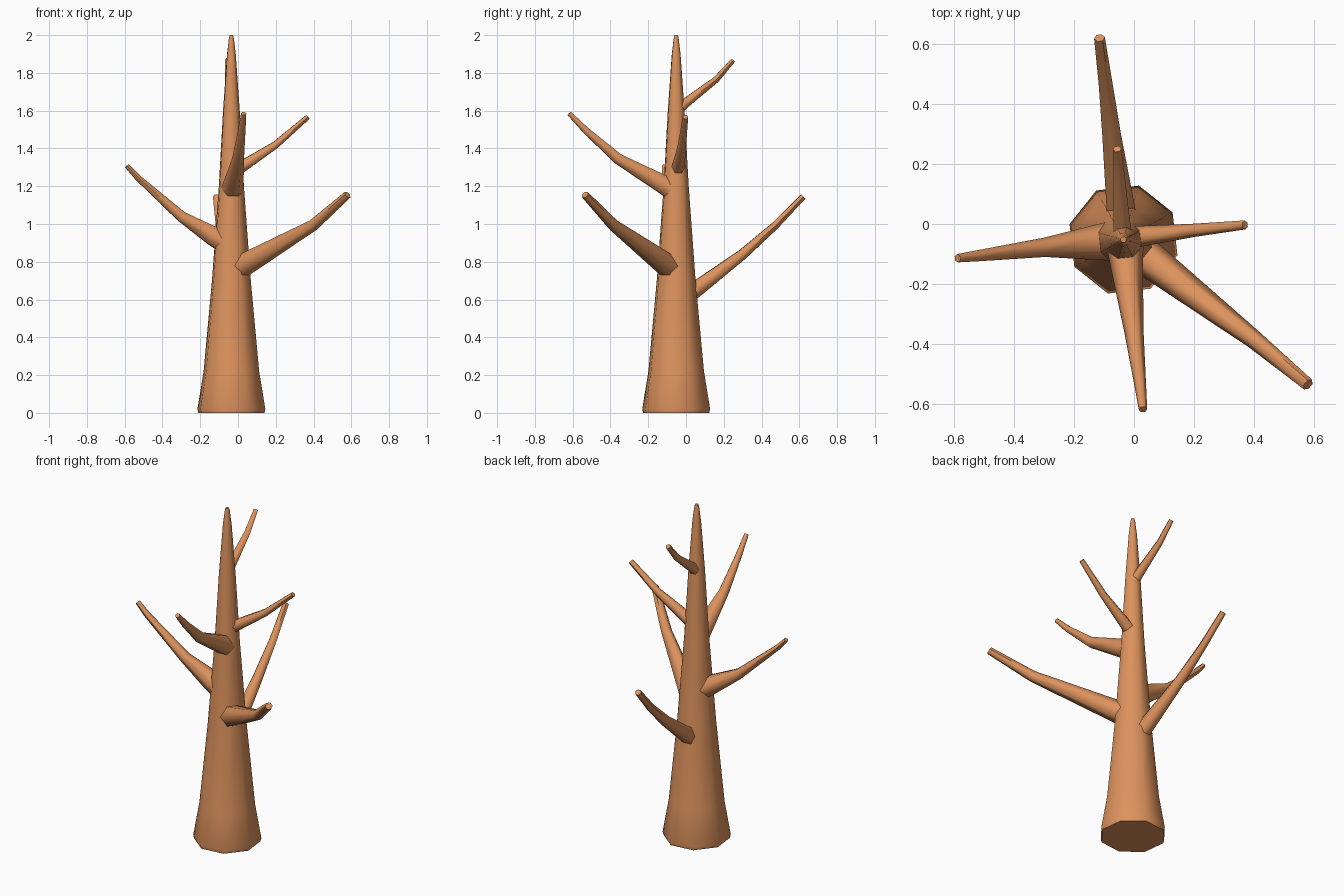
import bpy, bmesh
from math import cos, sin, pi, radians
from mathutils import Vector

if "Cube" in bpy.data.objects:
    bpy.data.objects.remove(bpy.data.objects["Cube"])

bark = bpy.data.materials.new("bark")
bark.diffuse_color = (0.72, 0.29, 0.11, 1)
bark.use_nodes = True
bark.node_tree.nodes["Principled BSDF"].inputs["Base Color"].default_value = bark.diffuse_color


def tube(name, stations, sides, twist=0.0, level=False):
    """Skin rings along stations of (x, y, z, radius) and cap both ends."""
    pts = [Vector(s[:3]) for s in stations]
    bm = bmesh.new()
    rings = []
    for i, p in enumerate(pts):
        t = (pts[min(i + 1, len(pts) - 1)] - pts[max(i - 1, 0)]).normalized()
        if level:
            u, v = Vector((1, 0, 0)), Vector((0, 1, 0))
        else:
            u = t.cross(Vector((0, 0, 1))).normalized()
            v = u.cross(t)
        r = stations[i][3]
        angles = [twist + 2 * pi * k / sides for k in range(sides)]
        rings.append([bm.verts.new(p + r * (cos(a) * u + sin(a) * v)) for a in angles])
    for a, b in zip(rings, rings[1:]):
        for k in range(sides):
            n = (k + 1) % sides
            bm.faces.new((a[k], a[n], b[n], b[k]))
    bm.faces.new(rings[0][::-1])
    bm.faces.new(rings[-1])
    bmesh.ops.recalc_face_normals(bm, faces=bm.faces)
    me = bpy.data.meshes.new(name)
    bm.to_mesh(me)
    bm.free()
    ob = bpy.data.objects.new(name, me)
    bpy.context.collection.objects.link(ob)
    me.materials.append(bark)
    bpy.ops.object.select_all(action='DESELECT')
    ob.select_set(True)
    bpy.context.view_layer.objects.active = ob
    bpy.ops.object.shade_smooth_by_angle(angle=radians(60))
    return ob


# Trunk: octagonal, flared at the foot, tapering to a blunt tip
profile = [(0, 0.182), (0.02, 0.187), (0.22, 0.153), (0.7, 0.107),
           (1.2, 0.069), (1.6, 0.046), (1.9, 0.024), (1.98, 0.014), (2.0, 0.010)]
tube("trunk", [(-0.035, -0.052, z, r) for z, r in profile], 8, radians(29), True)

# Branches: root inside the trunk, upward bend, thin cut tip
branches = {
    "branch_front_right": [(-0.01, -0.07, 0.76, 0.066), (0.06, -0.125, 0.80, 0.060),
                           (0.40, -0.385, 0.995, 0.031), (0.58, -0.535, 1.155, 0.021)],
    "branch_back_low": [(-0.038, -0.01, 0.61, 0.052), (-0.045, 0.06, 0.66, 0.047),
                        (-0.075, 0.30, 0.84, 0.031), (-0.095, 0.47, 0.99, 0.023),
                        (-0.115, 0.62, 1.145, 0.018)],
    "branch_left": [(-0.06, -0.055, 0.90, 0.068), (-0.13, -0.062, 0.935, 0.058),
                    (-0.30, -0.078, 1.04, 0.032), (-0.53, -0.107, 1.245, 0.018),
                    (-0.588, -0.114, 1.308, 0.014)],
    "branch_front_high": [(-0.03, -0.07, 1.18, 0.062), (-0.025, -0.13, 1.215, 0.055),
                          (0.0, -0.36, 1.345, 0.032), (0.02, -0.53, 1.495, 0.020),
                          (0.03, -0.618, 1.585, 0.014)],
    "branch_right": [(-0.02, -0.045, 1.28, 0.038), (0.03, -0.04, 1.31, 0.034),
                     (0.20, -0.021, 1.42, 0.022), (0.37, -0.003, 1.567, 0.015)],
    "branch_back_high": [(-0.037, -0.04, 1.605, 0.032), (-0.040, -0.01, 1.635, 0.029),
                         (-0.050, 0.16, 1.765, 0.019), (-0.056, 0.25, 1.867, 0.014)],
}
for name, path in branches.items():
    tube(name, path, 6)
